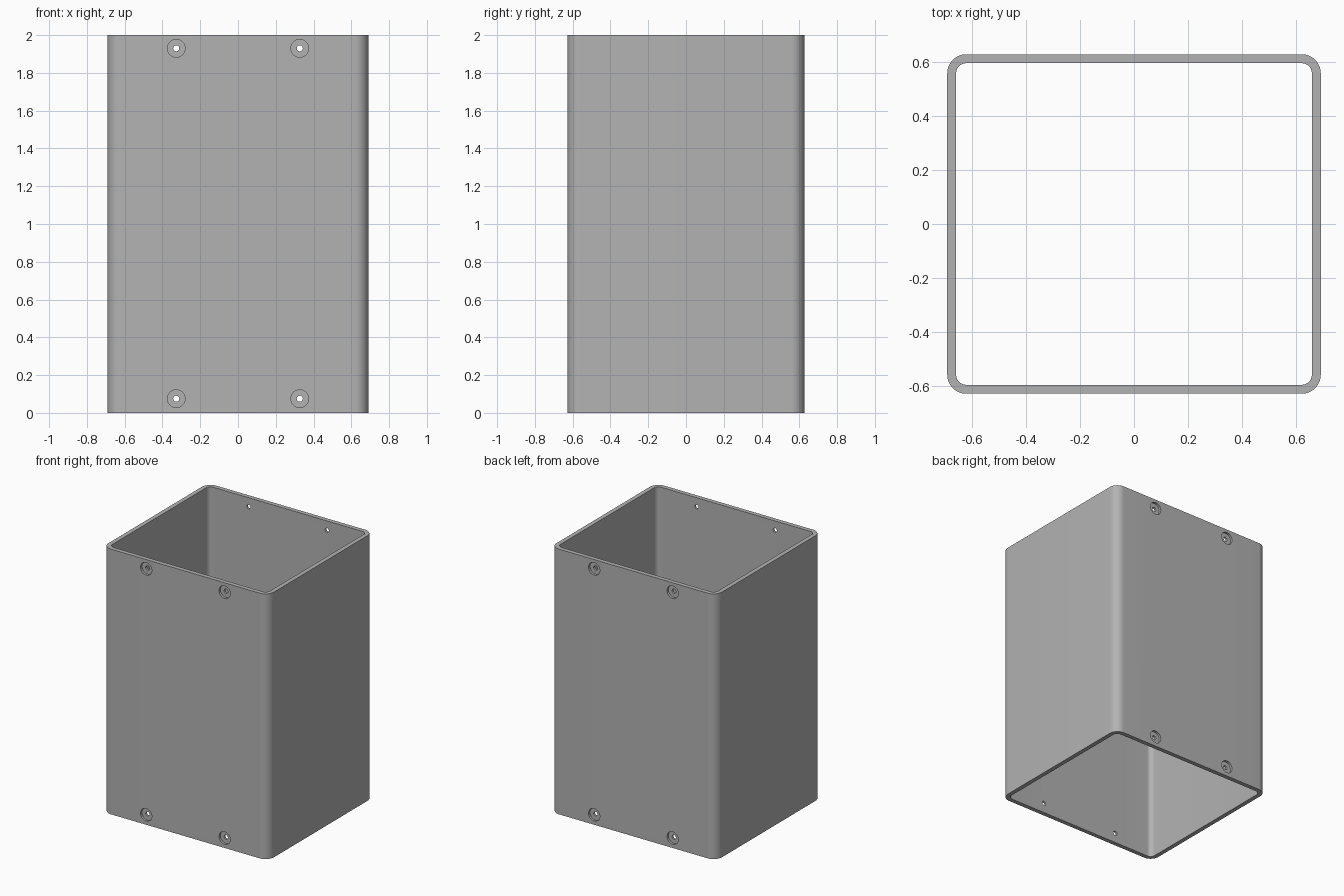
import bpy, bmesh
from math import sin, cos, pi, radians
from mathutils import Matrix

HEIGHT, HALF_X, HALF_Y, WALL = 2.0, 0.69, 0.627, 0.033
OUTER_R, INNER_R = 0.07, 0.037
HOLE_R, BORE_R, BORE_DEPTH = 0.016, 0.047, 0.017
CORNER_STEPS = 12

cube = bpy.data.objects.get("Cube")
if cube:
    bpy.data.objects.remove(cube, do_unlink=True)

grey = bpy.data.materials.new("plain grey")
grey.use_nodes = True
colour = (0.45, 0.45, 0.45, 1)
grey.diffuse_color = colour
grey.node_tree.nodes["Principled BSDF"].inputs["Base Color"].default_value = colour


def rounded_rectangle(hx, hy, r):
    """Outline of a rectangle with round corners, counter-clockwise."""
    points = []
    for i, (sx, sy) in enumerate([(1, 1), (-1, 1), (-1, -1), (1, -1)]):
        for k in range(CORNER_STEPS + 1):
            a = (i + k / CORNER_STEPS) * pi / 2
            points.append((sx * (hx - r) + r * cos(a), sy * (hy - r) + r * sin(a)))
    return points


def make_object(name, bm):
    bmesh.ops.recalc_face_normals(bm, faces=bm.faces)
    mesh = bpy.data.meshes.new(name)
    bm.to_mesh(mesh)
    bm.free()
    mesh.materials.append(grey)
    obj = bpy.data.objects.new(name, mesh)
    bpy.context.collection.objects.link(obj)
    return obj


# Square tube, open at both ends
bm = bmesh.new()
outlines = [rounded_rectangle(HALF_X, HALF_Y, OUTER_R),
            rounded_rectangle(HALF_X - WALL, HALF_Y - WALL, INNER_R)]
rings = [[bm.verts.new((x, y, z)) for x, y in outlines[i]]
         for i, z in [(0, 0), (0, HEIGHT), (1, HEIGHT), (1, 0)]]
n = len(rings[0])
for a, b in zip(rings, rings[1:] + rings[:1]):
    for i in range(n):
        j = (i + 1) % n
        bm.faces.new((a[i], a[j], b[j], b[i]))
tube = make_object("tube_housing", bm)


def add_cylinder(bm, radius, x, y, z, length):
    bmesh.ops.create_cone(
        bm, cap_ends=True, segments=32, radius1=radius, radius2=radius, depth=length,
        matrix=Matrix.Translation((x, y, z)) @ Matrix.Rotation(pi / 2, 4, 'X'))


# Counterbored screw holes near both ends of the front and back walls
holes, bores = bmesh.new(), bmesh.new()
for x in (-0.327, 0.327):
    for z in (0.075, 1.93):
        add_cylinder(holes, HOLE_R, x, 0, z, 2 * HALF_Y + 0.2)
        for side in (-1, 1):
            add_cylinder(bores, BORE_R, x, side * (HALF_Y - BORE_DEPTH + 0.05), z, 0.1)

bpy.context.view_layer.objects.active = tube
for cutter in (make_object("counterbore_cutter", bores), make_object("hole_cutter", holes)):
    cutter.hide_render = True
    cut = tube.modifiers.new(cutter.name, 'BOOLEAN')
    cut.operation, cut.solver, cut.object = 'DIFFERENCE', 'EXACT', cutter
    bpy.ops.object.modifier_apply(modifier=cut.name)
    bpy.data.objects.remove(cutter, do_unlink=True)

# Smooth round corners, crisp rims
bpy.ops.object.select_all(action='DESELECT')
tube.select_set(True)
bpy.ops.object.shade_smooth_by_angle(angle=radians(30))
